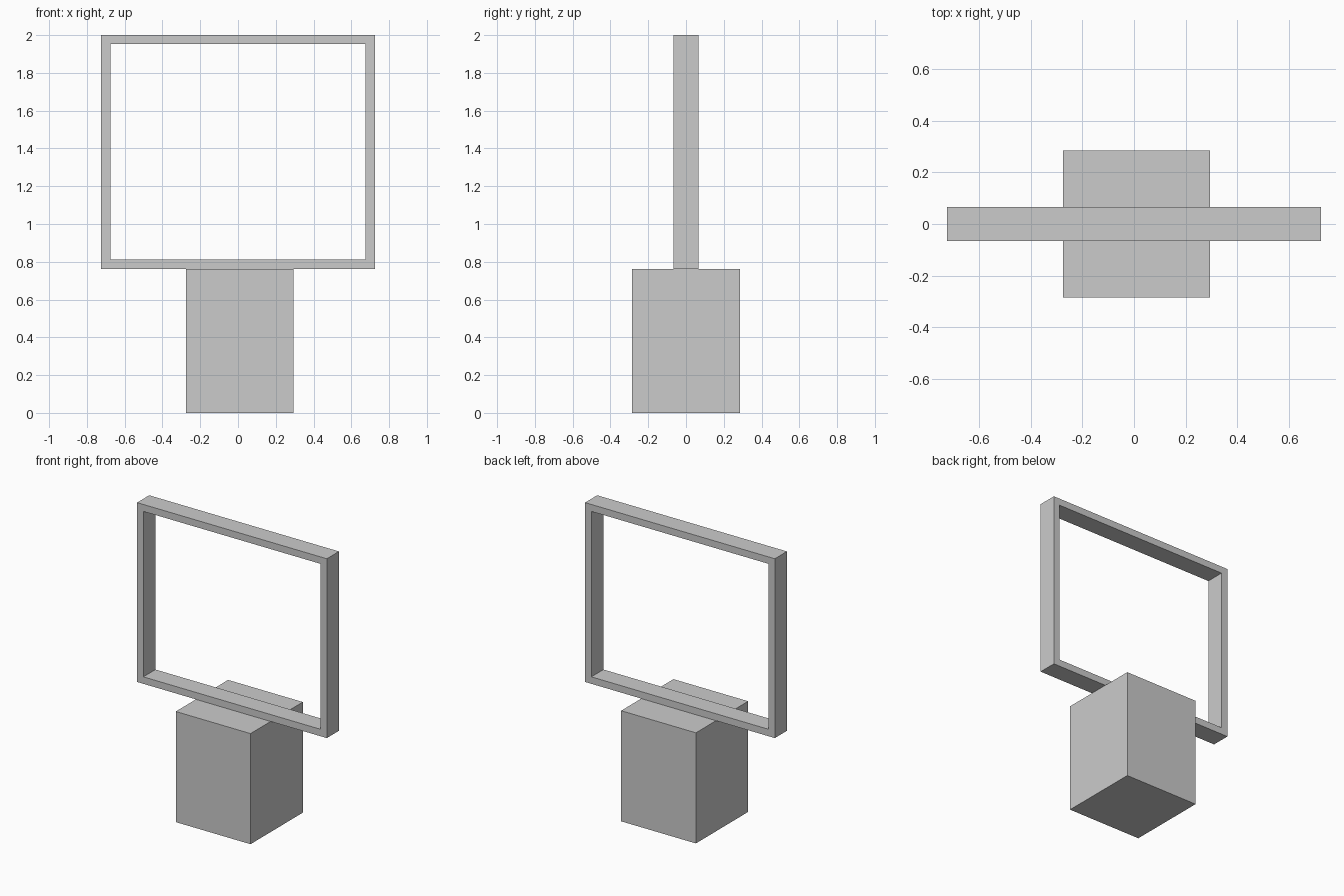
import bpy, bmesh

if "Cube" in bpy.data.objects:
    bpy.data.objects.remove(bpy.data.objects["Cube"])


def new_object(name, bm):
    bmesh.ops.recalc_face_normals(bm, faces=bm.faces[:])
    mesh = bpy.data.meshes.new(name)
    bm.to_mesh(mesh)
    bm.free()
    obj = bpy.data.objects.new(name, mesh)
    bpy.context.collection.objects.link(obj)
    return obj


def box(name, center, size):
    bm = bmesh.new()
    bmesh.ops.create_cube(bm, size=1.0)
    bmesh.ops.scale(bm, vec=size, verts=bm.verts[:])
    bmesh.ops.translate(bm, vec=center, verts=bm.verts[:])
    return new_object(name, bm)


def rectangular_frame(name, half_width, bottom, top, depth, border):
    """Closed ring in the xz plane, extruded along y."""
    bm = bmesh.new()

    def loop(inset):
        x, lo, hi = half_width - inset, bottom + inset, top - inset
        return [bm.verts.new((px, -depth / 2, pz))
                for px, pz in ((-x, lo), (x, lo), (x, hi), (-x, hi))]

    outer, inner = loop(0), loop(border)
    faces = [bm.faces.new((outer[i], outer[(i + 1) % 4],
                           inner[(i + 1) % 4], inner[i])) for i in range(4)]
    result = bmesh.ops.extrude_face_region(bm, geom=faces, use_keep_orig=True)
    moved = [v for v in result["geom"] if isinstance(v, bmesh.types.BMVert)]
    bmesh.ops.translate(bm, vec=(0, depth, 0), verts=moved)
    return new_object(name, bm)


BASE_TOP = 0.763

# Solid block base, set slightly off-centre
box("base_block", (0.01, 0, BASE_TOP / 2), (0.57, 0.57, BASE_TOP))

# Open rectangular frame resting on the base
rectangular_frame("upper_frame", 0.724, BASE_TOP, 2.0, 0.132, 0.048)
